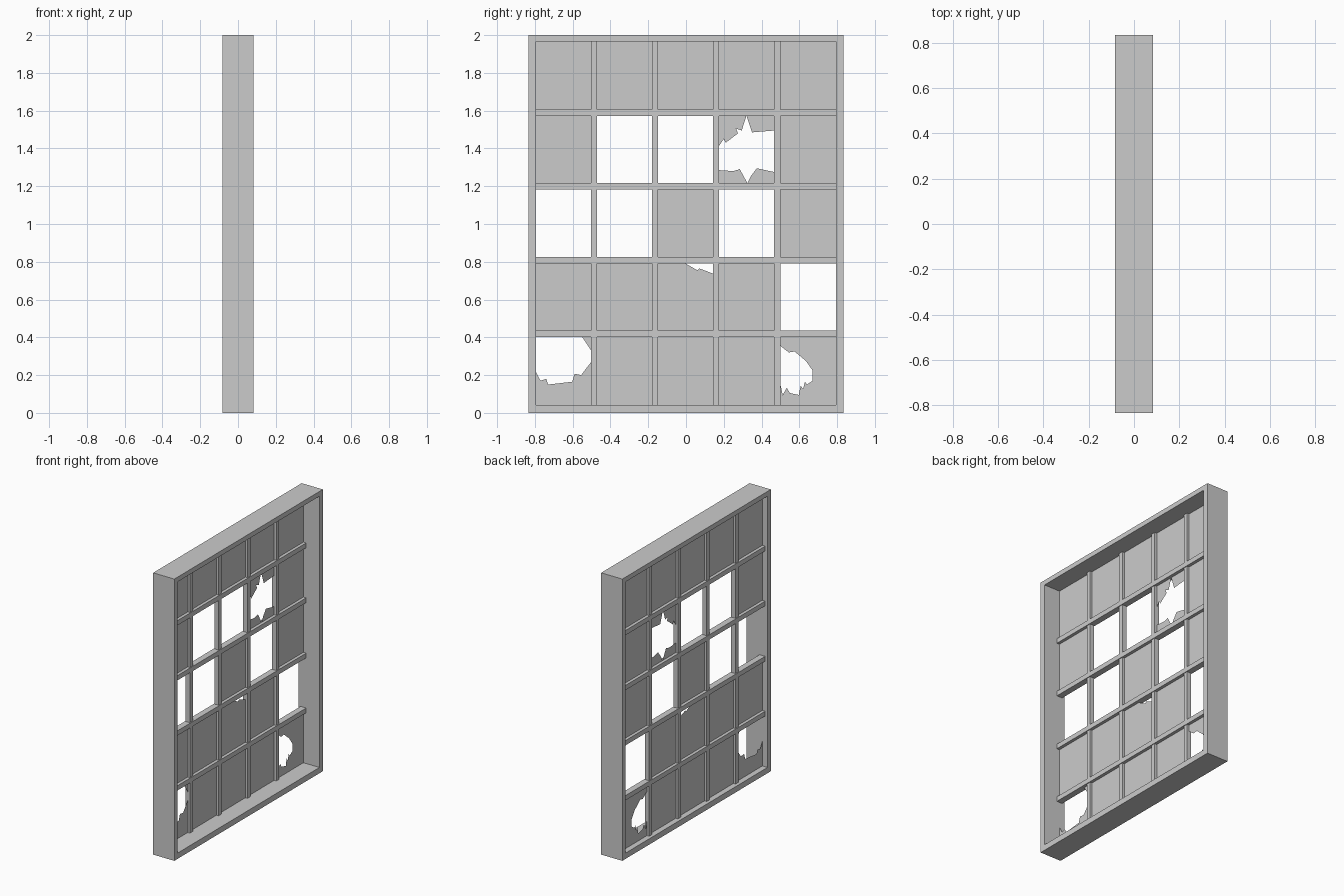
import bpy

if "Cube" in bpy.data.objects:
    bpy.data.objects.remove(bpy.data.objects["Cube"])

HALF_DEPTH, HALF_W, TOP = 0.083, 0.833, 2.0
IN_Y, IN_Z0, IN_Z1 = 0.795, 0.041, 1.966
BAR = 0.016                      # half width of glazing bars
PANE_X = -0.043                  # plane of the panes
V = [-0.486, -0.163, 0.160, 0.483]
H = [0.418, 0.808, 1.200, 1.590]


def make(name, verts, faces):
    me = bpy.data.meshes.new(name)
    me.from_pydata(verts, [], faces)
    me.update()
    ob = bpy.data.objects.new(name, me)
    bpy.context.collection.objects.link(ob)
    return ob


def box(name, x0, x1, y0, y1, z0, z1):
    v = [(x, y, z) for x in (x0, x1) for y in (y0, y1) for z in (z0, z1)]
    f = [(0, 1, 3, 2), (4, 6, 7, 5), (0, 4, 5, 1), (2, 3, 7, 6), (0, 2, 6, 4), (1, 5, 7, 3)]
    return make(name, v, f)


def rect(y0, y1, z0, z1):
    return [(y0, z0), (y1, z0), (y1, z1), (y0, z1)]


def pane(name, *shards):
    verts, faces = [], []
    for s in shards:
        area = sum(a[0] * b[1] - b[0] * a[1] for a, b in zip(s, s[1:] + s[:1]))
        pts = s if area > 0 else s[::-1]          # all panes face +x
        faces.append(range(len(verts), len(verts) + len(pts)))
        verts += [(PANE_X, y, z) for y, z in pts]
    return make(name, verts, [tuple(f) for f in faces])


# outer frame: rectangular ring swept round a square section
outer, inner = rect(-HALF_W, HALF_W, 0, TOP), rect(-IN_Y, IN_Y, IN_Z0, IN_Z1)
loops = [(HALF_DEPTH, outer), (HALF_DEPTH, inner), (-HALF_DEPTH, inner), (-HALF_DEPTH, outer)]
verts = [(x, y, z) for x, loop in loops for y, z in loop]
faces = [(a * 4 + i, a * 4 + (i + 1) % 4, (a + 1) % 4 * 4 + (i + 1) % 4, (a + 1) % 4 * 4 + i)
         for a in range(4) for i in range(4)]
make("outer_frame", verts, faces)

# glazing bars
for i, y in enumerate(V):
    box(f"vertical_bar_{i}", -0.060, -0.026, y - BAR, y + BAR, IN_Z0, IN_Z1)
for i, z in enumerate(H):
    box(f"horizontal_bar_{i}", -0.065, -0.021, -IN_Y, IN_Y, z - BAR - 0.001, z + BAR + 0.001)

# cell limits between the bars
ys = list(zip([-IN_Y] + [v + BAR for v in V], [v - BAR for v in V] + [IN_Y]))
zs = list(zip([IN_Z0] + [h + BAR for h in H], [h - BAR for h in H] + [IN_Z1]))

# whole panes (row, column from the bottom left), skipping missing and broken ones
missing = {(3, 1), (3, 2), (2, 0), (2, 1), (2, 3), (1, 4)}
broken = {(3, 3), (1, 2), (0, 0), (0, 4)}
for r in range(5):
    for c in range(5):
        if (r, c) not in missing | broken:
            pane(f"pane_{r}_{c}", rect(*ys[c], *zs[r]))

# star-shaped break: four corner shards
(l, rt), (b, t) = ys[3], zs[3]
pane("star_broken_pane",
     [(l, t), (l, 1.415), (.20, 1.45), (.21, 1.43), (.275, 1.48), (.265, 1.505), (.295, 1.495), (.32, t)],
     [(.32, t), (.35, 1.485), (rt, 1.495), (rt, t)],
     [(l, b), (l, 1.285), (.25, 1.28), (.285, 1.29), (.325, b)],
     [(.325, b), (.345, 1.255), (.375, 1.295), (rt, 1.275), (rt, b)])

# pane with a chipped upper corner
(l, rt), (b, t) = ys[2], zs[1]
pane("chipped_pane", [(l, b), (rt, b), (rt, .737), (.07, .765), (.06, .755), (-.005, t), (l, t)])

# lower left pane: jagged bottom piece and a corner sliver
(l, rt), (b, t) = ys[0], zs[0]
pane("jagged_pane",
     [(l, b), (rt, b), (rt, .27), (-.555, .20), (-.59, .207), (-.602, .165), (-.73, .15),
      (-.74, .18), (-.77, .17), (l, .217)],
     [(rt, .33), (rt, t), (-.55, t)])

# lower right pane: hole eaten in from the left edge
(l, rt), (b, t) = ys[4], zs[0]
pane("holed_pane",
     [(rt, b), (rt, t), (l, t), (l, .355), (.545, .32), (.575, .325), (.635, .275), (.67, .225),
      (.67, .17), (.64, .15), (.63, .165), (.62, .127), (.607, .143), (.597, .095), (.55, .105),
      (.533, .133), (.512, .095), (l, .155), (l, b)])
